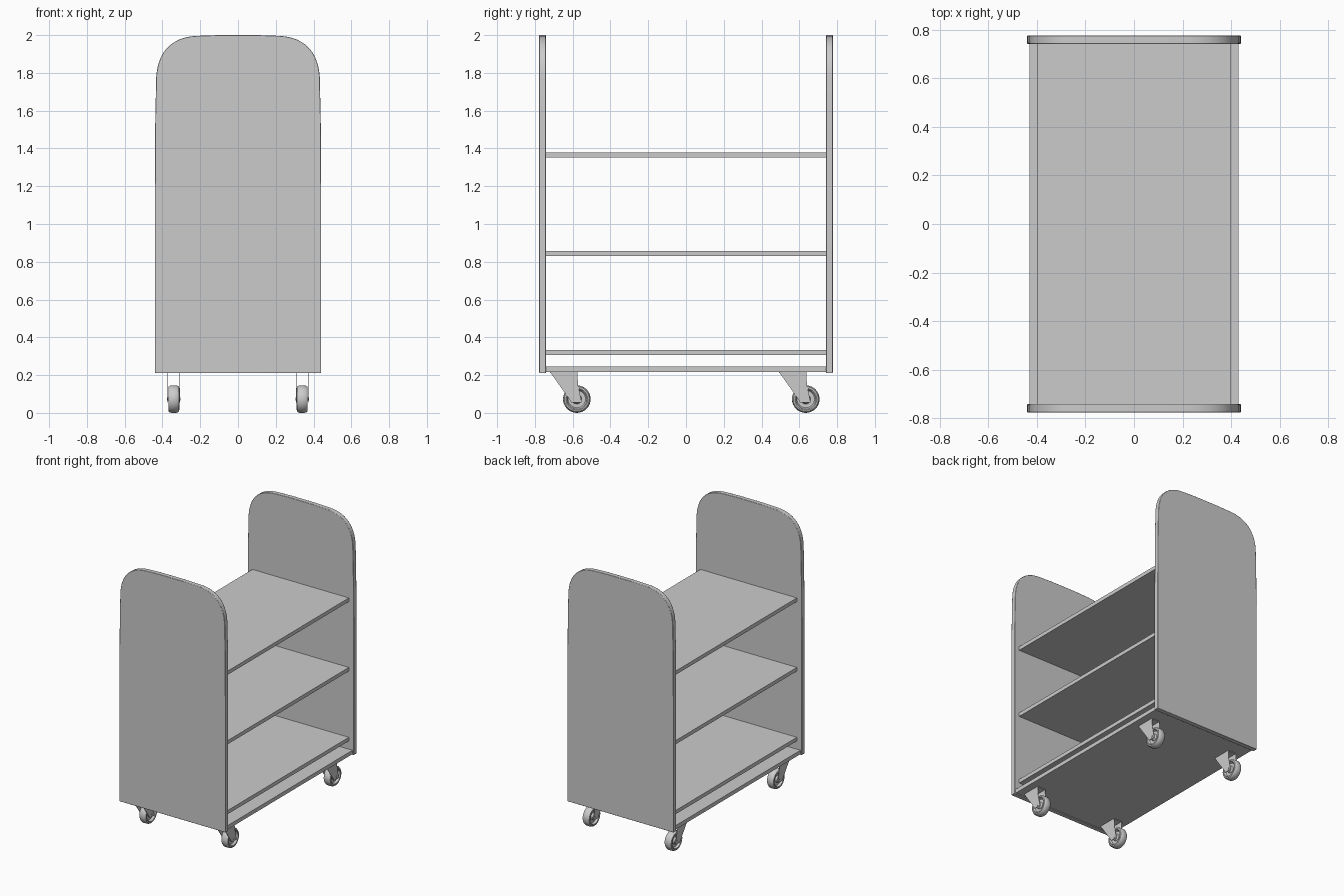
import bpy, bmesh, math
from mathutils import Vector
from mathutils.geometry import interpolate_bezier

if "Cube" in bpy.data.objects:
    bpy.data.objects.remove(bpy.data.objects["Cube"])


def make_object(name, bm, bevel=0.0, smooth=None):
    bmesh.ops.recalc_face_normals(bm, faces=bm.faces[:])
    mesh = bpy.data.meshes.new(name)
    bm.to_mesh(mesh)
    bm.free()
    ob = bpy.data.objects.new(name, mesh)
    bpy.context.collection.objects.link(ob)
    if bevel:
        mod = ob.modifiers.new("edge_round", 'BEVEL')
        mod.width, mod.segments = bevel, 2
        mod.limit_method, mod.angle_limit = 'ANGLE', math.radians(50)
    if smooth:
        bpy.ops.object.select_all(action='DESELECT')
        ob.select_set(True)
        bpy.context.view_layer.objects.active = ob
        bpy.ops.object.shade_smooth_by_angle(angle=math.radians(smooth))
    return ob


def prism(name, points, axis, thickness, bevel=0.0, smooth=None):
    """Extrude a closed 3D outline symmetrically along an axis."""
    bm = bmesh.new()
    axis = Vector(axis)
    face = bm.faces.new([bm.verts.new(Vector(p) - axis * thickness / 2) for p in points])
    ext = bmesh.ops.extrude_face_region(bm, geom=[face])
    bmesh.ops.translate(bm, vec=axis * thickness,
                        verts=[v for v in ext['geom'] if isinstance(v, bmesh.types.BMVert)])
    return make_object(name, bm, bevel, smooth)


def lathe_x(name, profile, centre, steps=32):
    """Spin (x, radius) profile points around an x-parallel axle."""
    bm = bmesh.new()
    rings = []
    for i in range(steps):
        a = 2 * math.pi * i / steps
        rings.append([bm.verts.new(Vector(centre) + Vector((x, r * math.cos(a), r * math.sin(a))))
                      for x, r in profile])
    for i in range(steps):
        a, b = rings[i], rings[(i + 1) % steps]
        for j in range(len(profile) - 1):
            bm.faces.new((a[j], a[j + 1], b[j + 1], b[j]))
    bm.faces.new([r[0] for r in rings])
    bm.faces.new([r[-1] for r in rings])
    return make_object(name, bm, smooth=35)


# End panels with rounded, slightly tapering tops
corner = interpolate_bezier(Vector((0.433, 1.78, 0)), Vector((0.423, 1.92, 0)),
                            Vector((0.345, 1.99, 0)), Vector((0.22, 1.996, 0)), 12)
half = [(0.44, 0.21), (0.44, 1.2), (0.438, 1.55)] + [(p.x, p.y) for p in corner] + [(0.1, 2.0)]
outline = half + [(-x, z) for x, z in reversed(half)]
for label, y in (("front", -0.7595), ("back", 0.7595)):
    prism(f"{label}_end_panel", [(x, y, z) for x, z in outline], (0, 1, 0), 0.035, 0.003, 30)

# Base board and three shelves
for name, hw, z0, z1 in (("base_board", 0.43, 0.216, 0.245), ("lower_shelf", 0.4, 0.306, 0.334),
                         ("middle_shelf", 0.4, 0.83, 0.858), ("upper_shelf", 0.4, 1.351, 1.379)):
    rect = [(-hw, 0, z0), (hw, 0, z0), (hw, 0, z1), (-hw, 0, z1)]
    prism(name, rect, (0, 1, 0), 1.488)

# Casters, all trailing the same way
R = 0.073
side = [(0.012, 0.046), (0.016, 0.05), (0.027, 0.053), (0.029, 0.058), (0.027, 0.066), (0.018, 0.072)]
hub = [(0.026, 0.016), (0.024, 0.02), (0.012, 0.026)]
right = hub + side
wheel_profile = [(-x, r) for x, r in right] + [(0, R)] + list(reversed(right))
fork = [(-0.142, 0.217), (0.003, 0.217), (0.006, 0.15), (0.026, 0.056), (-0.03, 0.056), (-0.045, 0.08)]
for end, cy in (("front", -0.578), ("back", 0.634)):
    for hand, cx in (("left", -0.34), ("right", 0.34)):
        tag = f"{end}_{hand}"
        lathe_x(f"{tag}_wheel", wheel_profile, (cx, cy, R))
        lathe_x(f"{tag}_axle", [(-0.036, 0.008), (0.036, 0.008)], (cx, cy, R), 12)
        for s, sname in ((-1, "a"), (1, "b")):
            prism(f"{tag}_fork_{sname}", [(cx + s * 0.0325, cy + y, z) for y, z in fork],
                  (1, 0, 0), 0.003)
        # Mounting plate under the base
        plate = [(cx + sx * 0.034, cy + y, 0.2145)
                 for sx, y in ((-1, -0.142), (1, -0.142), (1, 0.003), (-1, 0.003))]
        prism(f"{tag}_caster_plate", plate, (0, 0, 1), 0.004)
